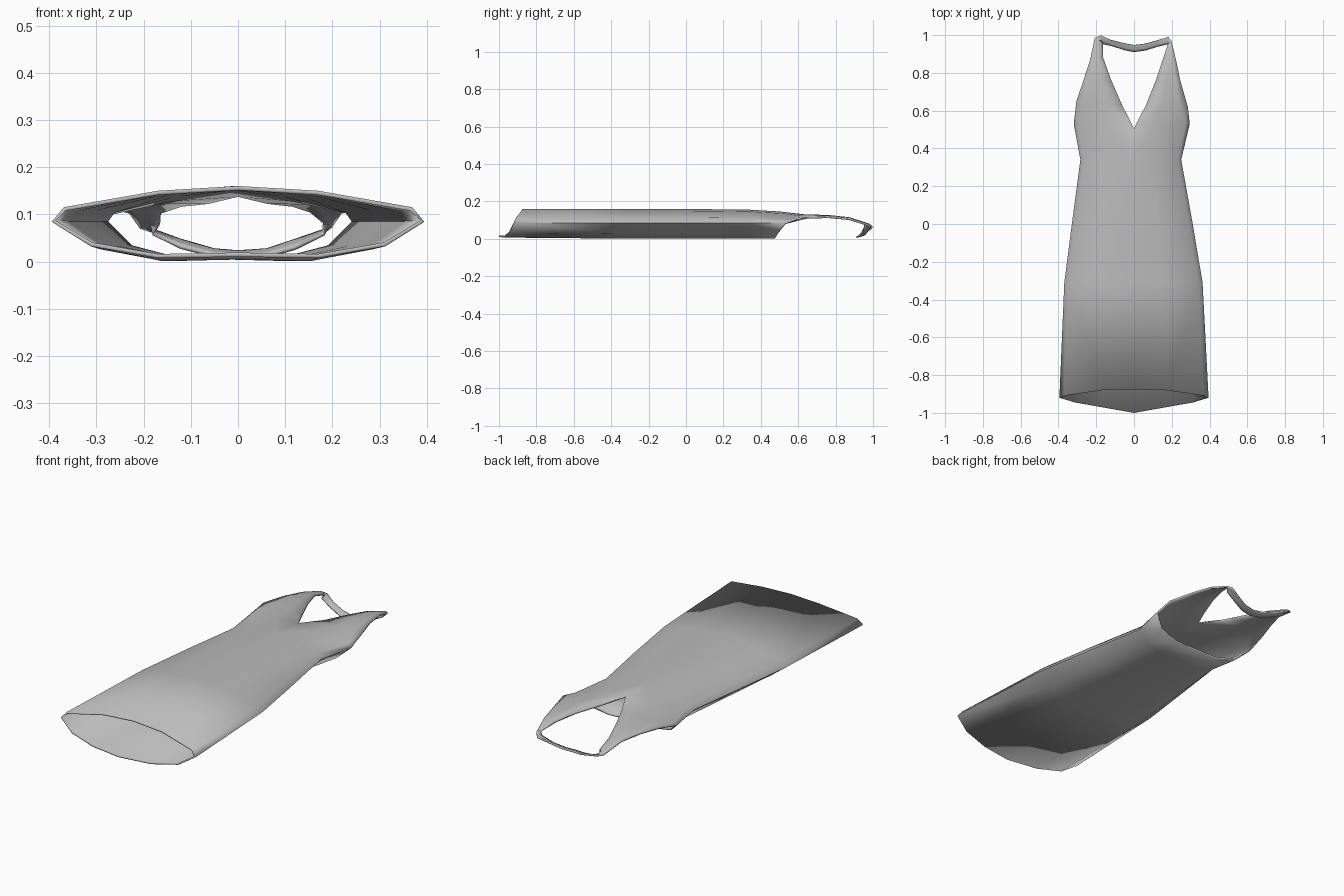
import bpy, bmesh

if "Cube" in bpy.data.objects:
    bpy.data.objects.remove(bpy.data.objects["Cube"])

grey = bpy.data.materials.new("soft grey")
grey.diffuse_color = (0.5, 0.5, 0.5, 1)
grey.use_nodes = True
grey.node_tree.nodes["Principled BSDF"].inputs["Base Color"].default_value = grey.diffuse_color

# Half cross-section from front centre to back centre: x ratio, z, hem y, top y
SECTION = [
    (0.00, 0.160, -0.875, 0.505),
    (0.43, 0.150, -0.880, 0.515),
    (0.935, 0.115, -0.908, 0.535),
    (1.00, 0.084, -0.920, 0.530),
    (0.79, 0.032, -0.945, 0.490),
    (0.43, 0.007, -0.970, 0.475),
    (0.00, 0.010, -1.000, 0.470),
]
# Tube rows: y (None = hem or top line), half width, sideways shift, front z drop
ROWS = [(None, 0.395, 0, 0), (-0.31, 0.366, -0.003, 0), (0, 0.32, -0.009, 0),
        (0.34, 0.267, -0.017, 0.004), (None, 0.307, -0.012, 0.014)]

bm = bmesh.new()


def ring(index):
    """One full loop of the skirt and bodice, 12 vertices."""
    y, half, shift, drop = ROWS[index]
    out = {}
    for side in (1, -1):
        for c, (rx, z, hem, top) in enumerate(SECTION):
            if side == -1 and c in (0, 6):
                out[side, c] = out[1, c]
                continue
            yy = y if y is not None else (hem if index == 0 else top)
            zz = z - drop if c < 3 else z - (0.006 if index and c > 3 else 0)
            sx = shift if not (index == 4 and c == 0) else 0
            out[side, c] = bm.verts.new((side * rx * half + sx, yy, max(zz, 0)))
    return out


def strip(a, b):
    """Quads between two equally long vertex lists."""
    for i in range(len(a) - 1):
        bm.faces.new((a[i], a[i + 1], b[i + 1], b[i]))


# Body tube from hem to underarm
rings = [ring(i) for i in range(len(ROWS))]
for low, high in zip(rings, rings[1:]):
    for s in (1, -1):
        strip([low[s, c] for c in range(7)], [high[s, c] for c in range(7)])

# Halter front: inner y, outer y, inner x, outer x, inner z, outer z
PANELS = {
    1: [(0.63, 0.62, 0.063, 0.285, 0.131, 0.116), (0.76, 0.76, 0.115, 0.245, 0.125, 0.120),
        (0.87, 0.87, 0.152, 0.222, 0.112, 0.110), (0.955, 0.97, 0.180, 0.198, 0.082, 0.080)],
    -1: [(0.63, 0.65, 0.063, 0.305, 0.131, 0.118), (0.76, 0.76, 0.120, 0.268, 0.125, 0.120),
         (0.88, 0.87, 0.163, 0.232, 0.110, 0.110), (0.96, 0.985, 0.165, 0.208, 0.080, 0.078)],
}
ends = {}
for s, rows in PANELS.items():
    last = [rings[-1][s, c] for c in range(4)]
    for y0, y1, x0, x1, z0, z1 in rows:
        new = []
        for t in (0, 0.4, 0.8, 1):
            bulge = 0.02 * t * (1 - t)
            new.append(bm.verts.new((s * (x0 + (x1 - x0) * t), y0 + (y1 - y0) * t,
                                     z0 + (z1 - z0) * t + bulge)))
        strip(last, new)
        last = new
    ends[s] = last

# Neck strap: x, inner y, inner z, outer y, outer z
STRAP = [(-0.175, 0.957, 0.062, 0.998, 0.068), (-0.12, 0.942, 0.035, 0.972, 0.048),
         (-0.05, 0.920, 0.017, 0.954, 0.028), (0, 0.910, 0.013, 0.945, 0.024),
         (0.06, 0.918, 0.016, 0.952, 0.028), (0.12, 0.937, 0.033, 0.970, 0.048),
         (0.178, 0.951, 0.062, 0.990, 0.068)]
band = [[bm.verts.new((x, yi + (yo - yi) * t, zi + (zo - zi) * t)) for t in (0, 0.4, 0.8, 1)]
        for x, yi, zi, yo, zo in STRAP]
band = [ends[-1]] + band + [ends[1]]
for a, b in zip(band, band[1:]):
    strip(a, b)

bmesh.ops.recalc_face_normals(bm, faces=bm.faces)
# The front of the cloth must face up
probe = min(bm.faces, key=lambda f: (f.calc_center_median().xy.length - f.calc_center_median().z))
if probe.normal.z * (probe.calc_center_median().z - 0.08) < 0:
    bmesh.ops.reverse_faces(bm, faces=bm.faces)

mesh = bpy.data.meshes.new("halter_dress")
bm.to_mesh(mesh)
bm.free()
mesh.materials.append(grey)
dress = bpy.data.objects.new("halter_dress", mesh)
bpy.context.collection.objects.link(dress)

# Cloth thickness, built inward
cloth = dress.modifiers.new("cloth", 'SOLIDIFY')
cloth.thickness = 0.009
cloth.offset = -1

bpy.context.view_layer.objects.active = dress
dress.select_set(True)
bpy.ops.object.shade_smooth_by_angle(angle=0.8)
